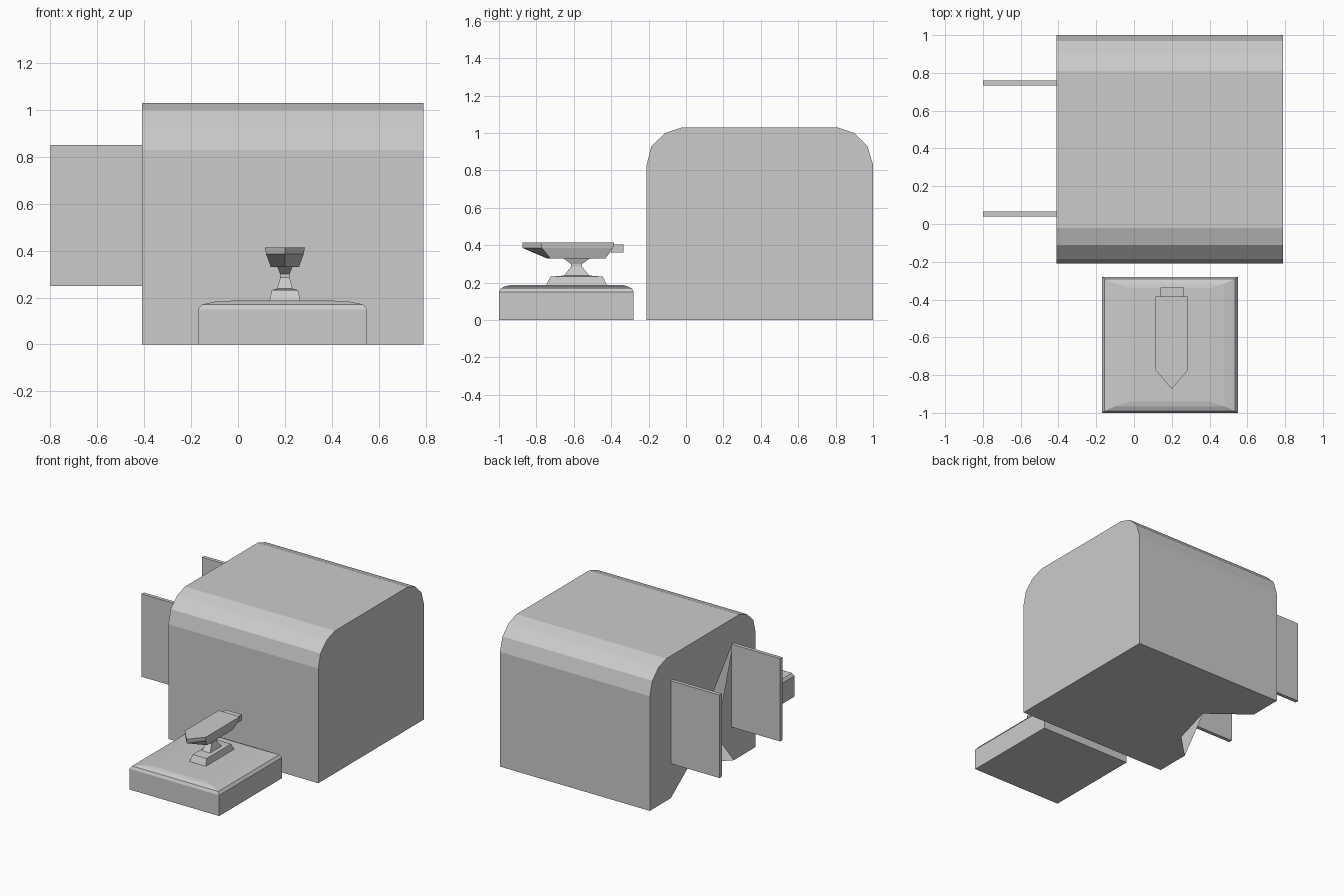
import bpy
import bmesh

cube = bpy.data.objects.get("Cube")
if cube:
    bpy.data.objects.remove(cube, do_unlink=True)

grey = bpy.data.materials.new("light_grey")
grey.use_nodes = True
COLOUR = (0.6, 0.6, 0.6, 1)
grey.diffuse_color = COLOUR
for node in grey.node_tree.nodes:
    if node.type == 'BSDF_PRINCIPLED':
        node.inputs["Base Color"].default_value = COLOUR


def finish(name, bm):
    bmesh.ops.remove_doubles(bm, verts=bm.verts, dist=0.0001)
    bmesh.ops.recalc_face_normals(bm, faces=bm.faces)
    mesh = bpy.data.meshes.new(name)
    bm.to_mesh(mesh)
    bm.free()
    mesh.materials.append(grey)
    obj = bpy.data.objects.new(name, mesh)
    bpy.context.collection.objects.link(obj)
    return obj


def add_face(bm, points):
    return bm.faces.new([bm.verts.new(p) for p in points])


def loft(name, rings):
    """Closed solid through rings with equal point counts."""
    bm = bmesh.new()
    loops = [[bm.verts.new(p) for p in ring] for ring in rings]
    for a, b in zip(loops, loops[1:]):
        for i in range(len(a)):
            j = (i + 1) % len(a)
            bm.faces.new((a[i], a[j], b[j], b[i]))
    bm.faces.new(loops[0])
    bm.faces.new(loops[-1])
    return finish(name, bm)


def rect(x0, x1, y0, y1, z):
    return [(x0, y0, z), (x1, y0, z), (x1, y1, z), (x0, y1, z)]


def box(name, x0, x1, y0, y1, z0, z1):
    return loft(name, [rect(x0, x1, y0, y1, z) for z in (z0, z1)])


# Hangar: a hollow shell with a rounded roof
LEFT, RIGHT = 0.79, -0.41
FRONT, BACK = -0.21, 1.0
profile = [(FRONT, 0), (FRONT, 0.83), (-0.185, 0.93), (-0.11, 1.0), (-0.02, 1.03),
           (0.81, 1.03), (0.9, 1.0), (0.97, 0.93), (BACK, 0.83), (BACK, 0)]
bm = bmesh.new()
for (ya, za), (yb, zb) in zip(profile, profile[1:]):
    add_face(bm, [(RIGHT, ya, za), (LEFT, ya, za), (LEFT, yb, zb), (RIGHT, yb, zb)])
add_face(bm, [(LEFT, y, z) for y, z in profile])

# Side wall with the doorway and the broken opening beneath it
doorway = [(0.76, 0), (0.42, 0.25), (0.75, 0.25), (0.75, 0.85),
           (0.05, 0.85), (0.05, 0.25), (0.24, 0.25), (0.04, 0)]
wall = add_face(bm, [(RIGHT, y, z) for y, z in profile + doorway])

# Floor, notched at the doorway
notch = [(RIGHT, 0.76), (-0.14, 0.55), (-0.23, 0.22), (RIGHT, 0.04)]
corners = [(RIGHT, FRONT), (LEFT, FRONT), (LEFT, BACK), (RIGHT, BACK)]
floor = add_face(bm, [(x, y, 0) for x, y in corners + notch])
bmesh.ops.triangulate(bm, faces=[wall, floor])
finish("hangar", bm)

# Open doors
for name, y in (("front_door", 0.04), ("back_door", 0.733)):
    box(name, -0.8, RIGHT, y, y + 0.026, 0.25, 0.85)

# Platform with a softly stepped top edge
steps = [(0, 0, 0), (0, 0, 0.15), (0.015, 0.01, 0.17),
         (0.07, 0.035, 0.182), (0.15, 0.06, 0.187)]
loft("platform", [rect(-0.17 + dx, 0.55 - dx, -1 + dy, -0.28 - dy, z)
                  for dx, dy, z in steps])

# Pedestal: foot, pinched neck and flared collar
CX, CY = 0.2, -0.585
pedestal = [(0.067, 0.165, 0.18), (0.056, 0.14, 0.232), (0.033, 0.067, 0.238),
            (0.02, 0.03, 0.285), (0.02, 0.03, 0.3), (0.033, 0.075, 0.333)]
loft("pedestal", [rect(CX - w, CX + w, CY - d, CY + d, z) for w, d, z in pedestal])


# Head with a pointed nose
def head_ring(w, back, shoulder, tip, z):
    return [(CX - w, back, z), (CX + w, back, z), (CX + w, shoulder, z),
            (CX, tip, z), (CX - w, shoulder, z)]


loft("head", [head_ring(0.06, -0.43, -0.725, -0.745, 0.33),
              head_ring(0.08, -0.39, -0.77, -0.873, 0.385),
              head_ring(0.085, -0.385, -0.775, -0.873, 0.414)])
box("head_rear_block", 0.14, 0.265, -0.4, -0.335, 0.362, 0.405)
